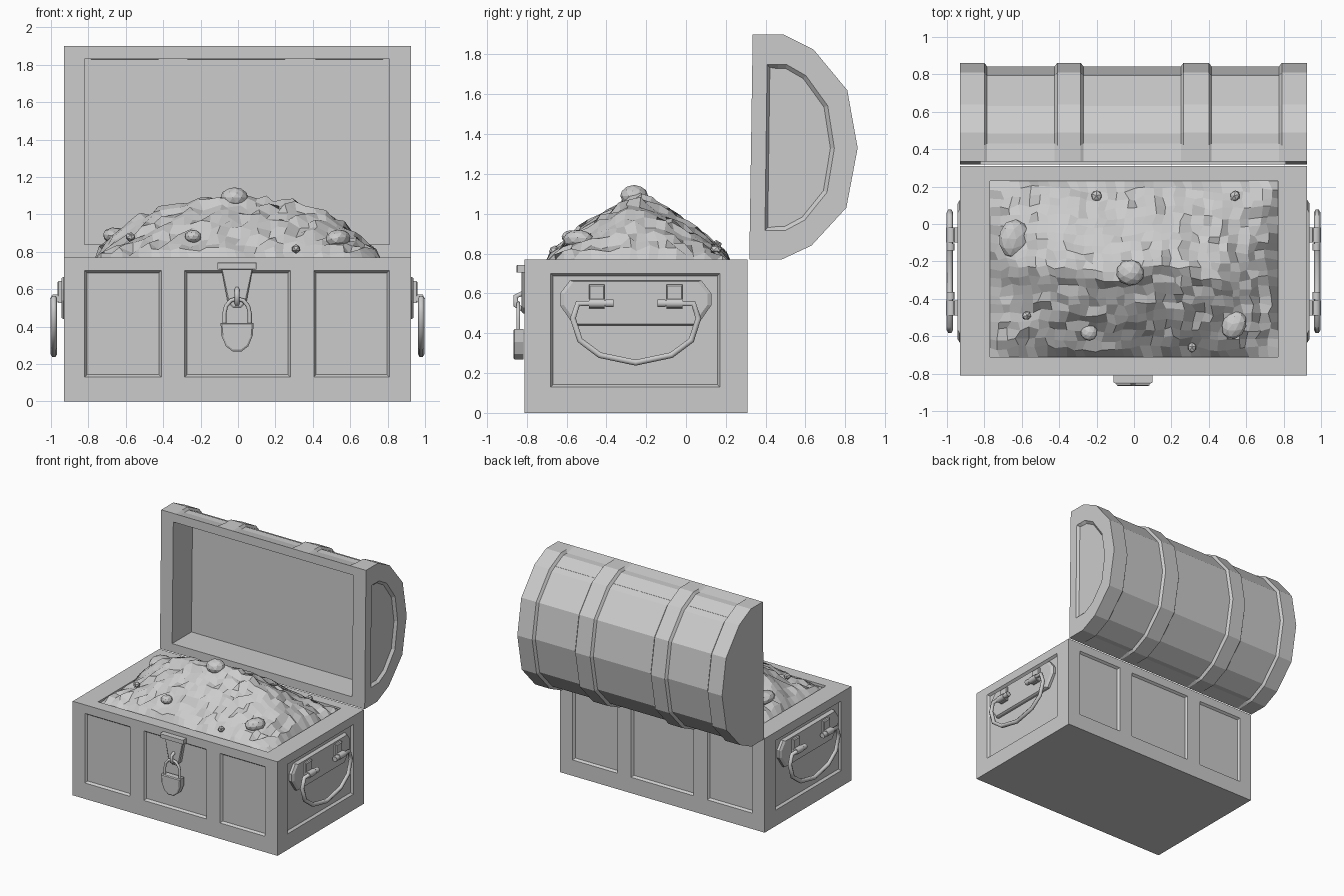
import bpy, bmesh, math, random
from mathutils import Vector

if "Cube" in bpy.data.objects:
    bpy.data.objects.remove(bpy.data.objects["Cube"])

random.seed(4)
grey = bpy.data.materials.new("plain_grey")
grey.diffuse_color = (0.6, 0.6, 0.6, 1)
grey.use_nodes = True
grey.node_tree.nodes["Principled BSDF"].inputs["Base Color"].default_value = grey.diffuse_color


def finish(bm, name):
    bmesh.ops.recalc_face_normals(bm, faces=bm.faces)
    me = bpy.data.meshes.new(name)
    bm.to_mesh(me)
    bm.free()
    me.materials.append(grey)
    ob = bpy.data.objects.new(name, me)
    bpy.context.collection.objects.link(ob)
    return ob


def loft(bm, rings):
    """Skin equal-length closed rings and cap both ends."""
    vs = [[bm.verts.new(p) for p in r] for r in rings]
    n = len(vs[0])
    for a, b in zip(vs, vs[1:]):
        for i in range(n):
            bm.faces.new((a[i], a[(i + 1) % n], b[(i + 1) % n], b[i]))
    bm.faces.new(vs[0][::-1])
    bm.faces.new(vs[-1])


def slab(name, outline, place, a, b, bevel=0.01):
    """Plate from an outline, thick from a to b, with a chamfered face at b."""
    c = sum((Vector(p) for p in outline), Vector((0, 0))) / len(outline)
    small = [c + (Vector(p) - c) * (1 - bevel / max((Vector(p) - c).length, bevel)) for p in outline]
    mid = b - bevel * 0.6 * (1 if b > a else -1)
    bm = bmesh.new()
    loft(bm, [[place(p[0], p[1], d) for p in o] for o, d in ((outline, a), (outline, mid), (small, b))])
    return finish(bm, name)


def rect(x0, x1, z0, z1):
    return [(x0, z0), (x1, z0), (x1, z1), (x0, z1)]


def tube(name, points, radius, cyclic=False):
    cu = bpy.data.curves.new(name, 'CURVE')
    cu.dimensions = '3D'
    cu.bevel_depth, cu.bevel_resolution, cu.use_fill_caps = radius, 1, True
    sp = cu.splines.new('POLY')
    sp.points.add(len(points) - 1)
    for q, p in zip(sp.points, points):
        q.co = (*p, 1)
    sp.use_cyclic_u = cyclic
    tmp = bpy.data.objects.new(name + "_path", cu)
    bpy.context.collection.objects.link(tmp)
    me = bpy.data.meshes.new_from_object(tmp.evaluated_get(bpy.context.evaluated_depsgraph_get()))
    bpy.data.objects.remove(tmp)
    me.materials.clear()
    me.materials.append(grey)
    bpy.context.collection.objects.link(bpy.data.objects.new(name, me))


def facing(bm, normal):
    bm.normal_update()
    return [f for f in bm.faces if f.normal.dot(Vector(normal)) > 0.99]


def split(bm, normal, cuts):
    """Cut only the faces pointing along normal; cuts are (axis, position)."""
    for axis, pos in cuts:
        fs = facing(bm, normal)
        geom = list({g for f in fs for g in (*f.verts, *f.edges)}) + fs
        co, no = Vector((0, 0, 0)), Vector((0, 0, 0))
        co[axis], no[axis] = pos, 1
        bmesh.ops.bisect_plane(bm, geom=geom, plane_co=co, plane_no=no, dist=1e-5)


def within(f, axis, lo, hi):
    return lo < f.calc_center_median()[axis] < hi


# Chest box with recessed panels on four sides and a shallow well on top
L, R, F, B, TOP = -0.93, 0.925, -0.81, 0.31, 0.77
bm = bmesh.new()
loft(bm, [[(L, F, z), (R, F, z), (R, B, z), (L, B, z)] for z in (0, TOP)])
bmesh.ops.recalc_face_normals(bm, faces=bm.faces)
wide = [(-0.82, -0.41), (-0.285, 0.28), (0.405, 0.81)]
side = [(-0.68, 0.17)]
for normal, axis, spans in (((0, -1, 0), 0, wide), ((0, 1, 0), 0, wide),
                            ((1, 0, 0), 1, side), ((-1, 0, 0), 1, side)):
    split(bm, normal, [(2, 0.13), (2, 0.70)] + [(axis, p) for s in spans for p in s])
    panels = [f for f in facing(bm, normal) if within(f, 2, 0.13, 0.70)
              and any(within(f, axis, *s) for s in spans)]
    bmesh.ops.inset_individual(bm, faces=panels, thickness=0.018, depth=-0.018)
up = (0, 0, 1)
split(bm, up, [(0, -0.77), (0, 0.77), (1, -0.71), (1, 0.23)])
well = [f for f in facing(bm, up) if within(f, 0, -0.77, 0.77) and within(f, 1, -0.71, 0.23) and within(f, 2, 0.76, 0.78)]
bmesh.ops.inset_individual(bm, faces=well, thickness=0.001, depth=-0.1)
finish(bm, "chest_box")

# Barrel lid: raised bands alternate with sunken panels along x
band = [(0.335, 1.9), (0.42, 1.9), (0.49, 1.9), (0.64, 1.825), (0.81, 1.62), (0.862, 1.33),
        (0.805, 1.03), (0.63, 0.84), (0.48, 0.77), (0.42, 0.77), (0.318, 0.77)]
sunk = [(0.335, 1.9), (0.43, 1.88), (0.485, 1.88), (0.63, 1.805), (0.793, 1.61), (0.842, 1.33),
        (0.787, 1.04), (0.62, 0.86), (0.475, 0.79), (0.43, 0.79), (0.318, 0.77)]
stations = [(L, band)]
for x0, x1 in ((-0.80, -0.41), (-0.285, 0.265), (0.40, 0.79)):
    stations += [(x0, band), (x0 + 0.015, sunk), (x1 - 0.015, sunk), (x1, band)]
stations.append((R, band))
bm = bmesh.new()
loft(bm, [[(x, y, z) for y, z in prof] for x, prof in stations])
bmesh.ops.recalc_face_normals(bm, faces=bm.faces)
# Sunken half-round panel on the right end
cap = facing(bm, (1, 0, 0))
bmesh.ops.inset_individual(bm, faces=cap, thickness=0.002, depth=0)
for v in cap[0].verts:
    v.co.y = 0.40 + (v.co.y - 0.325) / 0.535 * 0.345
    v.co.z = 0.915 + (v.co.z - 0.77) / 1.13 * 0.835
bmesh.ops.inset_individual(bm, faces=cap, thickness=0.02, depth=-0.02)
# Hollow inside of the lid
front = (0, -1, 0)
split(bm, front, [(0, -0.82), (0, 0.81), (2, 0.84), (2, 1.83)])
hole = [f for f in facing(bm, front) if within(f, 0, -0.82, 0.81) and within(f, 2, 0.84, 1.83)
        and within(f, 1, 0.30, 0.36)]
ext = bmesh.ops.extrude_face_region(bm, geom=hole)
bmesh.ops.delete(bm, geom=[f for f in hole if f.is_valid], context='FACES')
for v in ext["geom"]:
    if isinstance(v, bmesh.types.BMVert):
        v.co.y += 0.25
bmesh.ops.dissolve_limit(bm, angle_limit=0.002, verts=bm.verts, edges=bm.edges)
finish(bm, "lid")


# Treasure heap: a rough faceted mound
def heap(x, y):
    u, v = min(1, abs(x / 0.77)), min(1, abs((y + 0.24) / 0.47))
    return 0.765 + 0.32 * (1 - u ** 3) * (1 - v ** 1.3)


NX, NY = 30, 20
bm = bmesh.new()
grid = []
for j in range(NY + 1):
    row = []
    for i in range(NX + 1):
        x, y = -0.77 + 1.54 * i / NX, -0.71 + 0.94 * j / NY
        if 0 < i < NX and 0 < j < NY:
            z = heap(x, y) + random.uniform(-0.022, 0.022)
            y += 0.012 * math.sin(x * 9) + random.uniform(-0.012, 0.012)
            x += 0.012 * math.sin(y * 11) + random.uniform(-0.014, 0.014)
        else:
            z = 0.75
        row.append(bm.verts.new((x, y, z)))
    grid.append(row)
for a, b in zip(grid, grid[1:]):
    for i in range(NX):
        bm.faces.new((a[i], a[i + 1], b[i + 1], b[i]))
finish(bm, "treasure_heap")

# Gems lying on the heap
for x, y, sx, sy, sz in ((-0.64, -0.08, 0.085, 0.105, 0.05), (-0.02, -0.26, 0.075, 0.07, 0.055),
                         (0.535, -0.54, 0.065, 0.08, 0.05), (-0.24, -0.58, 0.045, 0.045, 0.035),
                         (-0.575, -0.49, 0.028, 0.025, 0.025), (0.31, -0.66, 0.03, 0.025, 0.025),
                         (0.54, 0.15, 0.028, 0.032, 0.025), (-0.2, 0.15, 0.032, 0.032, 0.025)):
    bm = bmesh.new()
    bmesh.ops.create_icosphere(bm, subdivisions=2 if sx > 0.04 else 1, radius=1)
    ob = finish(bm, "gem")
    ob.scale = (sx, sy, sz)
    ob.location = (x, y, heap(x, y) + 0.01)
    ob.rotation_euler = (0, 0.35 * x, x * 5)

# Side handles: back plate, two hinge brackets with pegs, hanging bail
MID = -0.253
plate = [(-0.38, 0.60), (-0.33, 0.665), (0.33, 0.665), (0.38, 0.60),
         (0.38, 0.54), (0.31, 0.44), (-0.31, 0.44), (-0.38, 0.54)]
half = [(0.12, 0.55), (0.29, 0.55), (0.315, 0.475), (0.28, 0.365), (0.18, 0.29)]
bail = half + [(0, 0.252)] + [(-y, z) for y, z in half[::-1]]
for s, tag in ((1, "right"), (-1, "left")):
    at = lambda y, z, d: (s * d - 0.0025, MID + y, z)
    slab(tag + "_handle_plate", plate, at, 0.90, 0.942, 0.02)
    tube(tag + "_handle", [at(y, z, 0.982) for y, z in bail], 0.017)
    for m in (1, -1):
        y0, y1 = sorted((m * 0.155, m * 0.235))
        slab(tag + "_handle_bracket", rect(y0, y1, 0.525, 0.645), at, 0.93, 0.962, 0.01)
        tube(tag + "_handle_knuckle", [at(m * 0.155, 0.55, 0.976), at(m * 0.235, 0.55, 0.976)], 0.026)
        tube(tag + "_handle_peg", [at(m * 0.11, 0.55, 0.978), at(m * 0.15, 0.55, 0.978)], 0.022)

# Clasp and padlock
fr = lambda x, z, d: (x - 0.005, -d, z)
slab("clasp_bar", rect(-0.105, 0.105, 0.705, 0.742), fr, 0.79, 0.852, 0.01)
slab("clasp_hasp", [(-0.085, 0.715), (-0.05, 0.53), (-0.02, 0.50), (0.02, 0.50), (0.05, 0.53), (0.085, 0.715)],
     fr, 0.785, 0.825, 0.01)
tube("clasp_staple", [fr(0, 0.60, 0.82), fr(0, 0.585, 0.855), fr(0, 0.54, 0.855), fr(0, 0.52, 0.82)], 0.014)
arc = [(0.068 * math.cos(math.radians(a)), 0.47 + 0.08 * math.sin(math.radians(a))) for a in range(0, 181, 30)]
tube("padlock_shackle", [fr(x, z, 0.842) for x, z in [(0.068, 0.41)] + arc + [(-0.068, 0.41)]], 0.011)
lock = [(-0.088, 0.42), (-0.085, 0.355), (-0.06, 0.295), (-0.025, 0.268),
        (0.025, 0.268), (0.06, 0.295), (0.085, 0.355), (0.088, 0.42)]
slab("padlock_body", lock, fr, 0.815, 0.867, 0.01)
